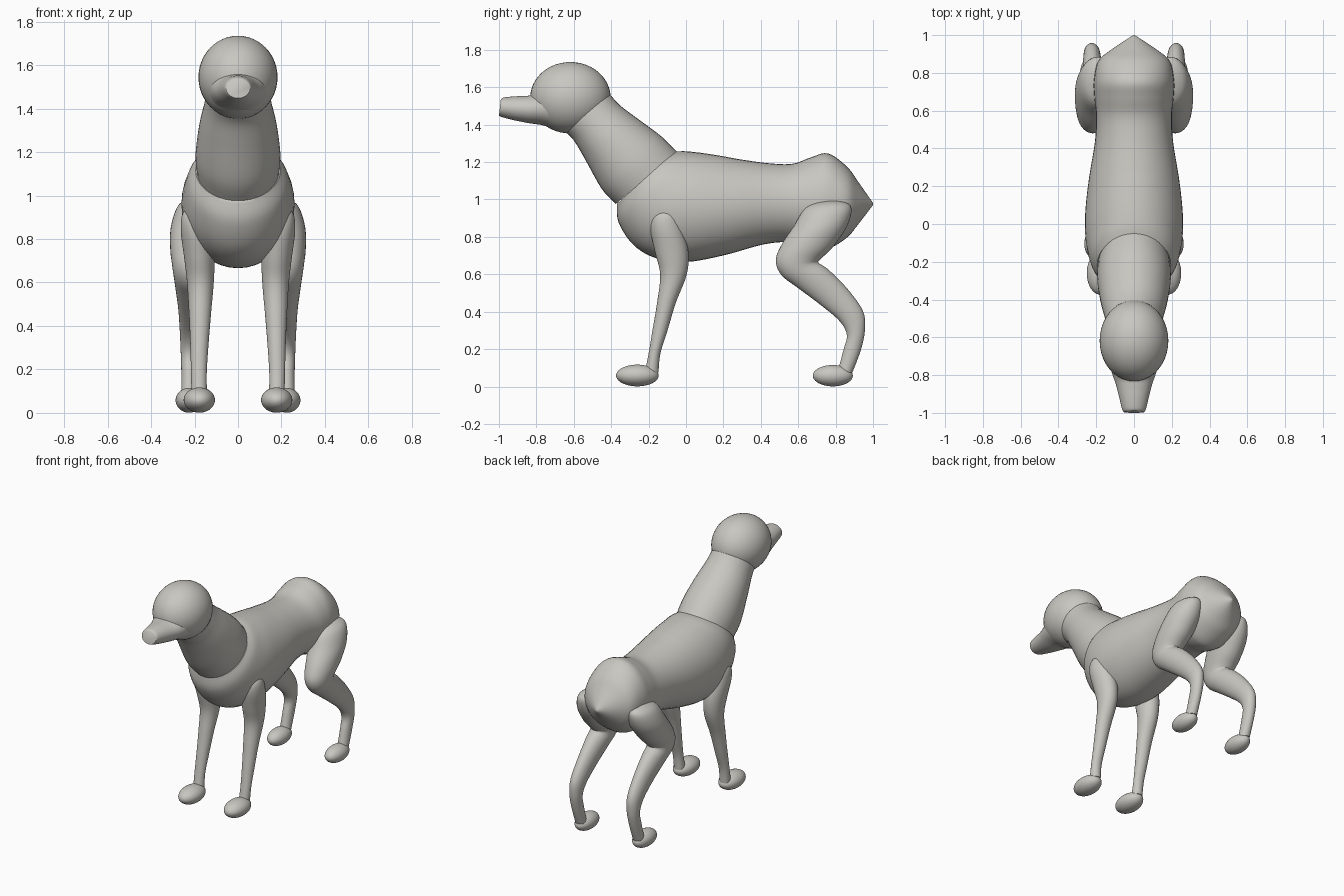
import bpy, bmesh, math
from mathutils import Vector

cube = bpy.data.objects.get("Cube")
if cube:
    bpy.data.objects.remove(cube, do_unlink=True)

clay = bpy.data.materials.new("warm_grey_clay")
clay.use_nodes = True
colour = (0.58, 0.57, 0.53, 1)
clay.diffuse_color = colour
clay.node_tree.nodes["Principled BSDF"].inputs["Base Color"].default_value = colour


def finish(name, bm, mirror):
    bmesh.ops.recalc_face_normals(bm, faces=bm.faces)
    mesh = bpy.data.meshes.new(name)
    bm.to_mesh(mesh)
    bm.free()
    obj = bpy.data.objects.new(name, mesh)
    bpy.context.collection.objects.link(obj)
    mesh.materials.append(clay)
    if mirror:
        obj.modifiers.new("both_sides", "MIRROR")
    bpy.ops.object.select_all(action="DESELECT")
    obj.select_set(True)
    bpy.context.view_layer.objects.active = obj
    bpy.ops.object.shade_smooth_by_angle(angle=math.radians(50))
    return obj


def spline(rows, steps):
    """Smooth curve through the section rows."""
    rows = [Vector(r) for r in rows]
    out = []
    for i in range(len(rows) - 1):
        b, c = rows[i], rows[i + 1]
        a = rows[max(i - 1, 0)]
        d = rows[min(i + 2, len(rows) - 1)]
        for s in range(steps):
            t = s / steps
            out.append(b + (c - a) * (t / 2)
                       + (a * 2 - b * 5 + c * 4 - d) * (t * t / 2)
                       + (b * 3 - a - c * 3 + d) * (t ** 3 / 2))
    return out + [rows[-1]]


def loft(name, sections, mirror=False, steps=5, sides=40):
    """Each section: edge point (y, z), opposite edge (y, z), half width, centre x."""
    bm = bmesh.new()
    rings = []
    for y1, z1, y2, z2, w, x in spline(sections, steps):
        mid = Vector((x, (y1 + y2) / 2, (z1 + z2) / 2))
        half = Vector((0, (y1 - y2) / 2, (z1 - z2) / 2))
        ring = []
        for k in range(sides):
            a = math.tau * k / sides
            ring.append(bm.verts.new(mid + half * math.cos(a)
                                     + Vector((w * math.sin(a), 0, 0))))
        rings.append(ring)
    for r, s in zip(rings, rings[1:]):
        for k in range(sides):
            n = (k + 1) % sides
            bm.faces.new((r[k], r[n], s[n], s[k]))
    bm.faces.new(rings[0])
    bm.faces.new(rings[-1])
    return finish(name, bm, mirror)


def ellipsoid(name, centre, radii, mirror=False):
    bm = bmesh.new()
    bmesh.ops.create_uvsphere(bm, u_segments=40, v_segments=24, radius=1)
    bmesh.ops.scale(bm, vec=radii, verts=bm.verts)
    bmesh.ops.translate(bm, vec=centre, verts=bm.verts)
    return finish(name, bm, mirror)


# Torso, from the slanted neck joint to the pointed rump
loft("torso", [
    (-.06, 1.26, -.37, .98, .195, 0),
    (-.01, 1.262, -.36, .88, .228, 0),
    (.05, 1.257, -.28, .76, .25, 0),
    (.12, 1.248, -.16, .69, .26, 0),
    (.2, 1.235, 0, .67, .255, 0),
    (.3, 1.217, .2, .705, .237, 0),
    (.45, 1.197, .42, .765, .207, 0),
    (.57, 1.195, .57, .775, .2, 0),
    (.67, 1.23, .68, .745, .21, 0),
    (.76, 1.25, .76, .74, .212, 0),
    (.86, 1.18, .86, .8, .19, 0),
    (.92, 1.1, .92, .87, .125, 0),
    (1, .985, 1, .975, .004, 0)])

# Neck
loft("neck", [
    (-.05, 1.26, -.375, .98, .19, 0),
    (-.13, 1.34, -.45, 1.06, .195, 0),
    (-.25, 1.43, -.54, 1.22, .178, 0),
    (-.35, 1.505, -.6, 1.32, .157, 0),
    (-.41, 1.57, -.645, 1.365, .145, 0)])

# Head and blunt muzzle
ellipsoid("head", (0, -.618, 1.548), (.182, .215, .191))
loft("muzzle", [
    (-.74, 1.61, -.7, 1.38, .14, 0),
    (-.82, 1.565, -.77, 1.402, .115, 0),
    (-.86, 1.558, -.84, 1.412, .096, 0),
    (-.92, 1.555, -.92, 1.428, .078, 0),
    (-.975, 1.549, -.985, 1.445, .063, 0),
    (-.99, 1.54, -1, 1.452, .055, 0)])

# Front legs and paws
loft("front_legs", [
    (-.14, .955, -.11, .96, .015, .2),
    (-.18, .91, -.05, .93, .055, .2),
    (-.19, .84, -.015, .84, .073, .19),
    (-.165, .72, .013, .72, .07, .178),
    (-.138, .6, .003, .6, .061, .173),
    (-.155, .45, -.055, .45, .05, .175),
    (-.18, .3, -.1, .3, .041, .178),
    (-.2, .18, -.137, .18, .036, .18),
    (-.22, .08, -.147, .08, .036, .178)], mirror=True)
ellipsoid("front_paws", (.178, -.26, .063), (.072, .114, .058), mirror=True)

# Hind legs with thigh, knee and hock, then paws
loft("hind_legs", [
    (.73, 1.0, .79, 1.005, .02, .17),
    (.64, .96, .88, .97, .08, .19),
    (.575, .86, .865, .87, .108, .2),
    (.515, .77, .79, .755, .1, .212),
    (.48, .68, .72, .685, .085, .218),
    (.51, .6, .71, .665, .076, .22),
    (.6, .53, .76, .63, .068, .22),
    (.72, .44, .86, .53, .055, .22),
    (.82, .355, .945, .41, .046, .222),
    (.86, .28, .957, .31, .04, .224),
    (.842, .2, .935, .2, .036, .225),
    (.81, .08, .89, .08, .036, .225)], mirror=True)
ellipsoid("hind_paws", (.225, .785, .062), (.062, .107, .057), mirror=True)

# Stand the feet on the ground
for obj in bpy.context.collection.objects:
    if obj.type == "MESH" and clay.name in obj.data.materials:
        obj.location.z -= 0.004
